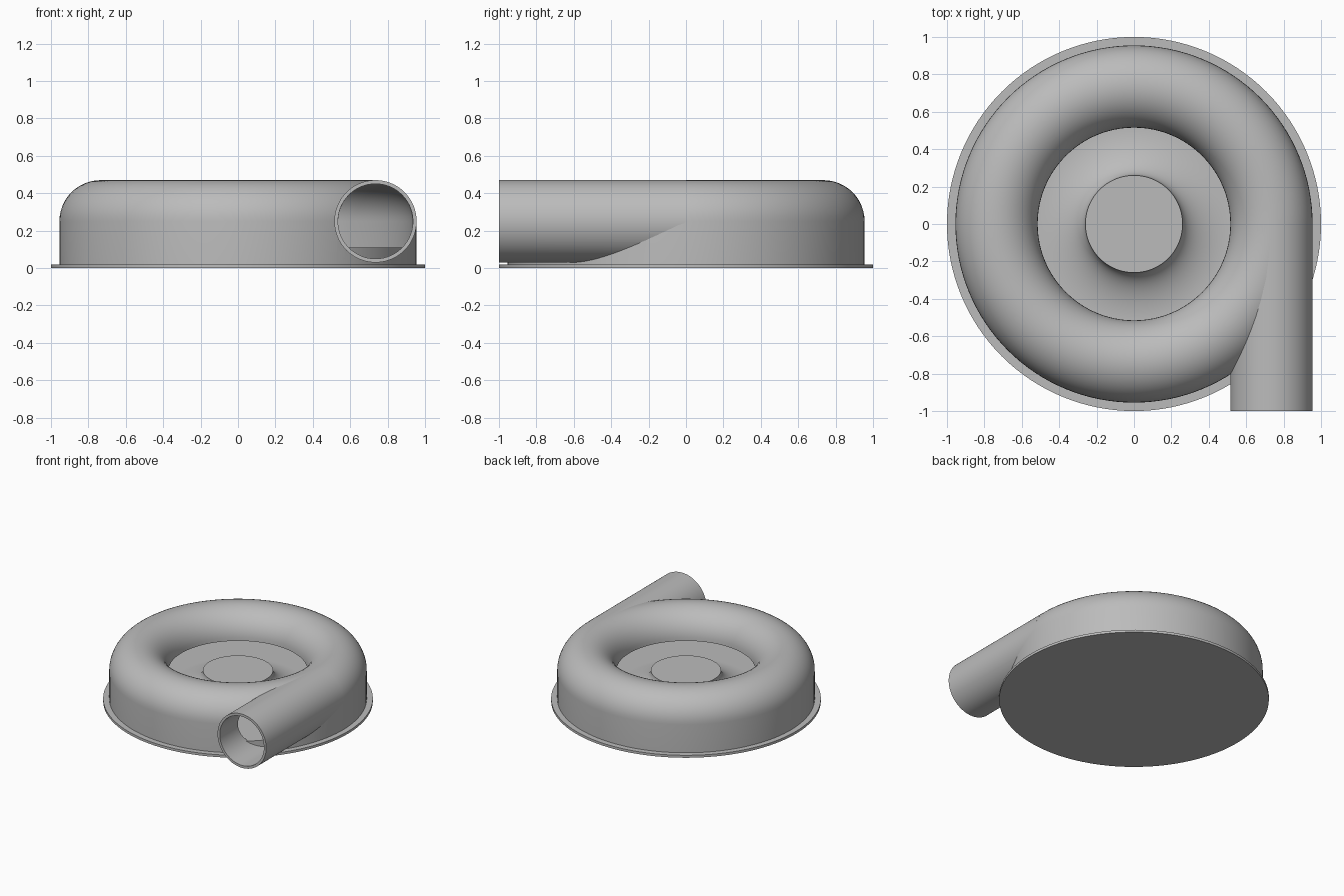
import bpy, bmesh, math

cube = bpy.data.objects.get("Cube")
if cube:
    bpy.data.objects.remove(cube)

grey = bpy.data.materials.new("cast_grey")
grey.use_nodes = True
grey.diffuse_color = (0.5, 0.5, 0.5, 1)
grey.node_tree.nodes["Principled BSDF"].inputs["Base Color"].default_value = (0.5, 0.5, 0.5, 1)

RING, TUBE, WALL, MID = 0.735, 0.22, 0.02, 0.25   # ring radius, duct radius, wall, duct height
SEG = 128


def arc(cx, cz, rx, rz, a0, a1, n=24):
    """Points on an elliptical arc, angles in degrees."""
    angles = [math.radians(a0 + (a1 - a0) * i / n) for i in range(n + 1)]
    return [(cx + rx * math.cos(a), cz + rz * math.sin(a)) for a in angles]


def revolve(name, profile):
    """Spin a closed (radius, height) outline around the z axis."""
    bm = bmesh.new()
    verts = [bm.verts.new((r, 0, z)) for r, z in profile]
    edges = [bm.edges.new((verts[i - 1], verts[i])) for i in range(len(verts))]
    bmesh.ops.spin(bm, geom=verts + edges, cent=(0, 0, 0), axis=(0, 0, 1),
                   angle=math.tau, steps=SEG, use_merge=True)
    bmesh.ops.remove_doubles(bm, verts=bm.verts, dist=1e-5)
    bmesh.ops.dissolve_degenerate(bm, edges=bm.edges, dist=1e-5)
    bmesh.ops.recalc_face_normals(bm, faces=bm.faces)
    mesh = bpy.data.meshes.new(name)
    bm.to_mesh(mesh)
    bm.free()
    obj = bpy.data.objects.new(name, mesh)
    bpy.context.collection.objects.link(obj)
    mesh.materials.append(grey)
    return obj


def lay_along_outlet(obj):
    """Turn an upright part so its height runs forward from y = 0."""
    obj.rotation_euler.x = math.radians(90)
    obj.location = (RING, 0, MID)


def cut(obj, cutter):
    mod = obj.modifiers.new("cut", 'BOOLEAN')
    mod.operation = 'DIFFERENCE'
    mod.solver = 'EXACT'
    mod.object = cutter
    cutter.hide_render = True
    cutter.hide_set(True)


def smooth(obj):
    bpy.ops.object.select_all(action='DESELECT')
    obj.select_set(True)
    bpy.context.view_layer.objects.active = obj
    for mod in list(obj.modifiers):
        bpy.ops.object.modifier_apply(modifier=mod.name)
    bpy.ops.object.shade_smooth_by_angle(angle=math.radians(30))


# Base flange
base = revolve("base_flange", [(0, 0), (1, 0), (1, 0.02), (0, 0.02)])

# Volute shell: half-round roof on a straight outer wall, open underneath
inner = TUBE - WALL
outside = arc(RING, MID, TUBE, TUBE, 180, 0) + [(RING + TUBE, 0.01)]
inside = [(RING + inner, 0.01)] + arc(RING, MID, inner, inner, 0, 180)
shell = revolve("volute_shell", outside + inside)

# Inner floor rising in a concave flare to the flat hub
floor = revolve("floor_and_hub", [(0, 0.01), (RING + inner + 0.01, 0.01), (RING + inner + 0.01, 0.11)]
                + arc(0.52, MID, 0.26, 0.14, 270, 180) + [(0, MID)])

# Tangential outlet pipe
pipe = revolve("outlet_pipe", [(inner, 0), (TUBE, 0), (TUBE, 1), (inner, 1)])
lay_along_outlet(pipe)

# Cutters: the pipe bore, and the hollow of the volute
bore = revolve("bore_cutter", [(0, 0.06), (inner, 0.06), (inner, 1.1), (0, 1.1)])
lay_along_outlet(bore)
hollow = revolve("hollow_cutter", [(0, 0.005), (RING + inner + 0.006, 0.005)]
                 + arc(RING, MID, inner + 0.006, inner + 0.006, 0, 90) + [(0, MID + inner + 0.006)])

cut(shell, bore)
cut(pipe, hollow)
bpy.context.view_layer.update()
for part in (base, shell, floor, pipe):
    smooth(part)
for cutter in (bore, hollow):
    bpy.data.objects.remove(cutter)
